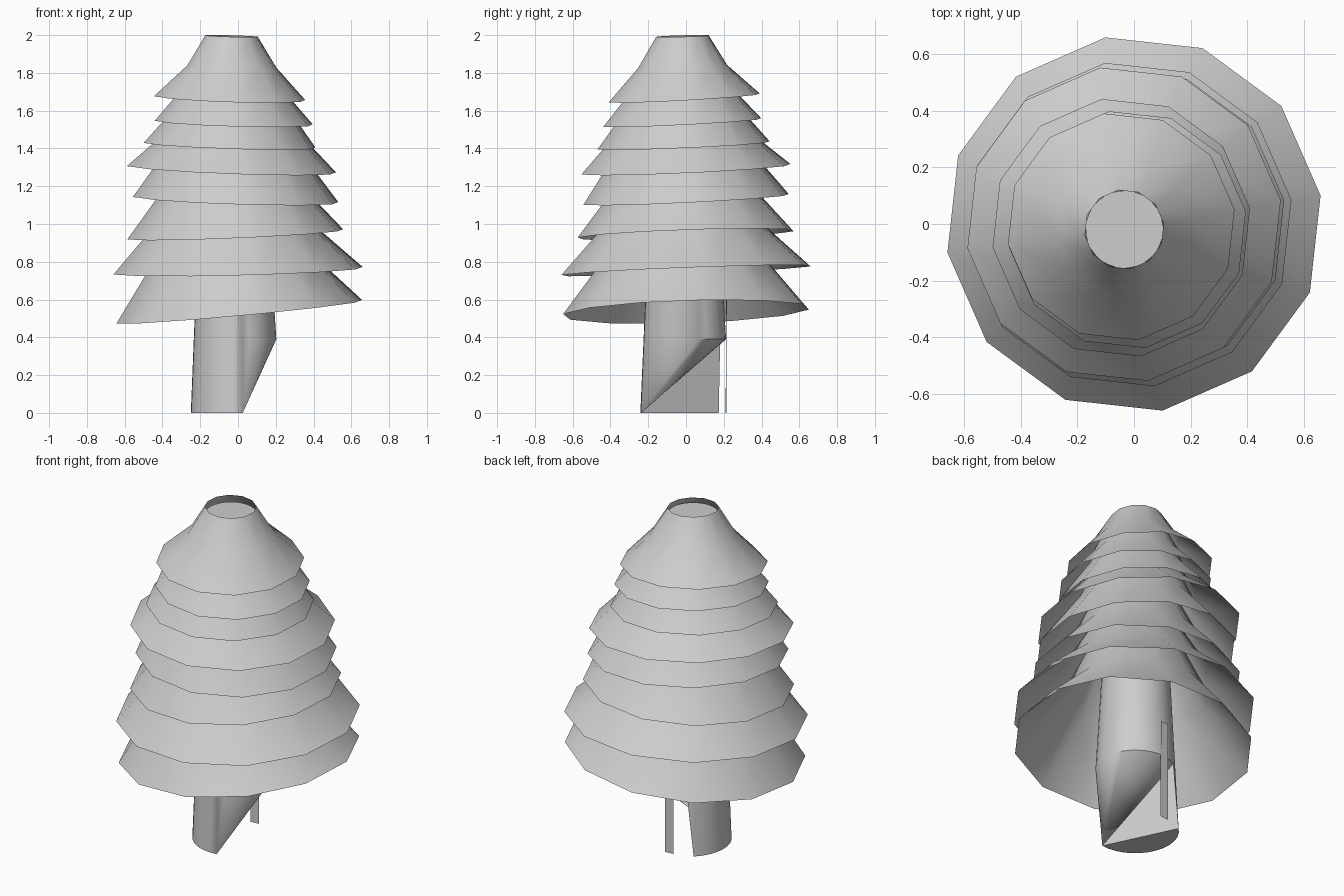
import bpy, math

if "Cube" in bpy.data.objects:
    bpy.data.objects.remove(bpy.data.objects["Cube"])

SIDES = 12          # foliage sides
TRUNK_SIDES = 32
TURN = math.radians(8.7)

mat = bpy.data.materials.new("plain_grey")
mat.diffuse_color = (0.61, 0.61, 0.61, 1)
mat.use_nodes = True
mat.node_tree.nodes["Principled BSDF"].inputs["Base Color"].default_value = mat.diffuse_color


def make(name, verts, faces, smooth=True):
    mesh = bpy.data.meshes.new(name)
    mesh.from_pydata(verts, [], faces)
    mesh.materials.append(mat)
    obj = bpy.data.objects.new(name, mesh)
    bpy.context.collection.objects.link(obj)
    if smooth:
        bpy.ops.object.select_all(action='DESELECT')
        obj.select_set(True)
        bpy.context.view_layer.objects.active = obj
        bpy.ops.object.shade_smooth_by_angle(angle=math.radians(35))
    return obj


def ring(cx, cy, r, z, sx=0, sy=0, n=SIDES, turn=TURN):
    """Ring of n points, tilted by slopes sx and sy."""
    pts = []
    for k in range(n):
        a = turn + math.tau * k / n
        x, y = r * math.cos(a), r * math.sin(a)
        pts.append((cx + x, cy + y, z + sx * x + sy * y))
    return pts


def bridge(level, n=SIDES):
    """Side faces between ring number level and the next one."""
    o = level * n
    return [(o + k, o + (k + 1) % n, o + n + (k + 1) % n, o + n + k)
            for k in range(n)]


def trunk_at(z):
    t = z / 1.96
    return -0.011 - 0.023 * t, -0.003 - 0.016 * t, 0.239 - 0.102 * t


# Trunk: tapered, the back right part of its foot is raised to z = 0.39
start = math.radians(-81.3)
foot = ring(*trunk_at(0), 0, n=TRUNK_SIDES, turn=start)
raised = ring(*trunk_at(0.39), 0.39, n=TRUNK_SIDES, turn=start)
foot = [raised[k] if 1 <= k <= 18 else foot[k] for k in range(TRUNK_SIDES)]
verts = foot + ring(*trunk_at(1.96), 1.96, n=TRUNK_SIDES, turn=start)
faces = bridge(0, TRUNK_SIDES)
sides = len(faces)
faces += [(0, k + 1, k) for k in range(1, 19)]               # slanted cut
faces.append((0,) + tuple(range(TRUNK_SIDES - 1, 18, -1)))   # flat foot
faces.append(tuple(range(TRUNK_SIDES, 2 * TRUNK_SIDES)))     # flat top
trunk = make("trunk", verts, faces)
for cap in trunk.data.polygons[-2:]:
    cap.use_smooth = False

# Splinter: thin strip left hanging beside the raised foot
make("trunk_splinter",
     [(-0.065, 0.21, 0), (-0.01, 0.214, 0), (-0.01, 0.216, 0.6), (-0.065, 0.212, 0.6)],
     [(3, 2, 1, 0)], smooth=False)

# Foliage skirts: centre x, y, rim radius, rim height, tilt x, tilt y, steepness
tiers = [
    (0.006, 0.0, 0.658, 0.535, 0.092, 0.032, 1.24),
    (0.0, 0.0, 0.667, 0.753, 0.025, 0.038, 1.0),
    (-0.015, -0.002, 0.578, 0.945, 0.042, 0.035, 1.2),
    (-0.013, 0.0, 0.55, 1.13, -0.032, 0.048, 1.35),
    (-0.035, -0.001, 0.56, 1.29, -0.037, 0.045, 0.95),
    (-0.045, -0.013, 0.46, 1.417, -0.033, 0.042, 1.25),
    (-0.023, -0.02, 0.423, 1.537, -0.03, 0.05, 1.15),
    (-0.045, -0.01, 0.405, 1.667, -0.033, 0.055, 1.0),
]
for i, (cx, cy, r, z, sx, sy, steep) in enumerate(tiers, 1):
    rise = 0.41 * r * steep
    top = min(z + 2 * rise, 1.995)
    mx, my, _ = trunk_at(z + rise)
    tx, ty, _ = trunk_at(top)
    tilt = (-0.03, 0.03) if i == 8 else (0, 0)
    verts = (ring(cx, cy, r, z, sx, sy)
             + ring(mx, my, 0.59 * r, z + rise, *tilt)
             + ring(tx, ty, 0.347 * r, top, *tilt))
    make(f"foliage_skirt_{i}", verts, bridge(0) + bridge(1))
